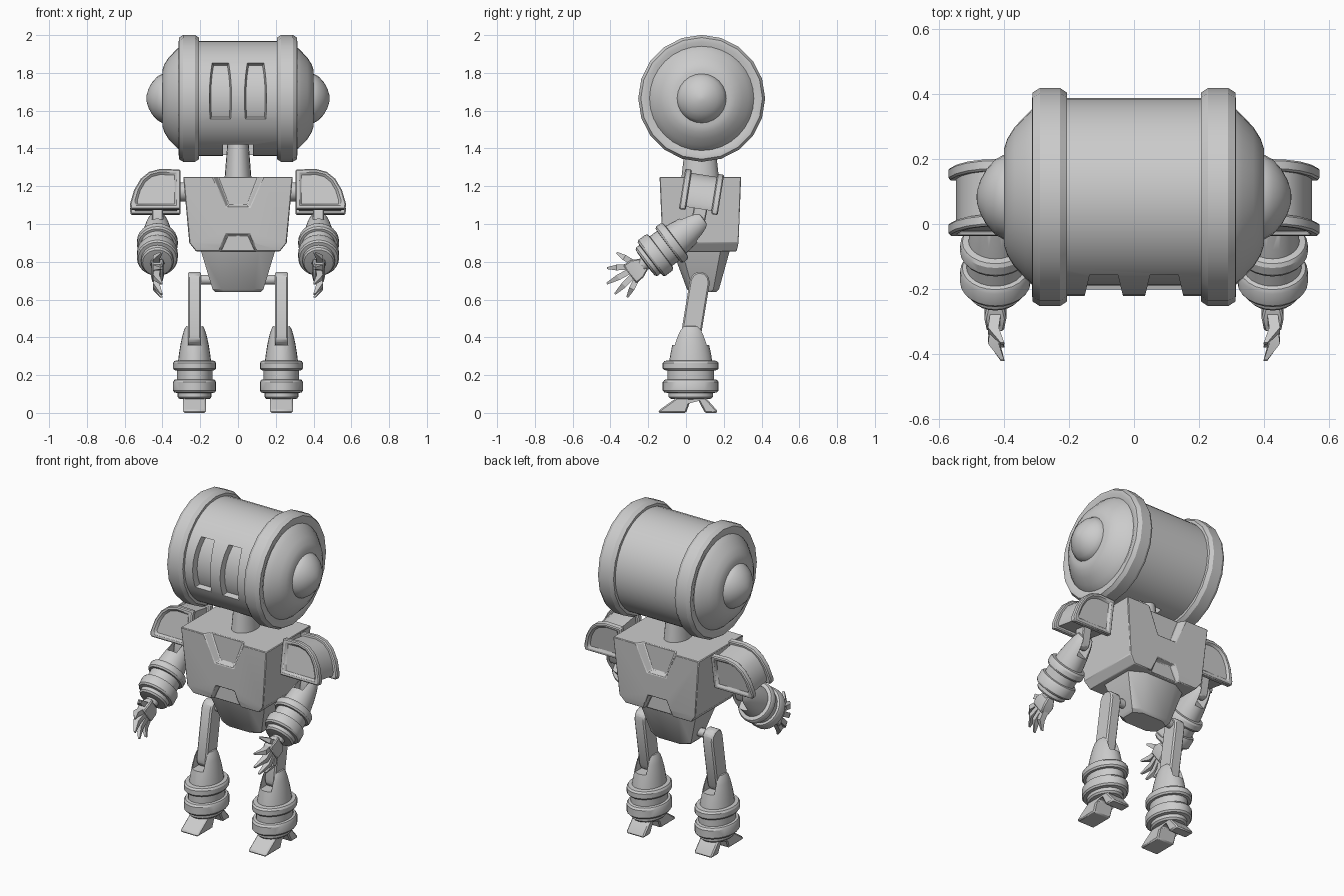
import bpy, bmesh, math
from mathutils import Matrix, Vector

if "Cube" in bpy.data.objects:
    bpy.data.objects.remove(bpy.data.objects["Cube"])

T = Matrix.Translation
ID = Matrix.Identity(4)


def rx(deg):
    return Matrix.Rotation(math.radians(deg), 4, 'X')


def loft(name, rings, mat=ID, mirror=False, bevel=0):
    """Skin between equal-sized closed rings of points, capped at both ends."""
    bm = bmesh.new()
    vs = [[bm.verts.new(mat @ Vector(p)) for p in r] for r in rings]
    n = len(vs[0])
    for a, b in zip(vs, vs[1:]):
        for i in range(n):
            j = (i + 1) % n
            bm.faces.new((a[i], a[j], b[j], b[i]))
    bm.faces.new(vs[0])
    bm.faces.new(vs[-1])
    bmesh.ops.recalc_face_normals(bm, faces=bm.faces)
    me = bpy.data.meshes.new(name)
    bm.to_mesh(me)
    bm.free()
    ob = bpy.data.objects.new(name, me)
    bpy.context.collection.objects.link(ob)
    if bevel:
        m = ob.modifiers.new("bevel", 'BEVEL')
        m.width, m.segments, m.limit_method = bevel, 1, 'ANGLE'
    if mirror:
        ob.modifiers.new("mirror", 'MIRROR')
    return ob


def lathe(name, prof, n=28, mat=ID, ys=1.0, **kw):
    """Revolve (radius, z) points about z, optionally stretched in y."""
    ang = [2 * math.pi * i / n for i in range(n)]
    return loft(name, [[(r * math.cos(a), r * ys * math.sin(a), z) for a in ang]
                       for r, z in prof], mat, **kw)


def prism_y(name, pts, y0, y1, mat=ID, **kw):
    return loft(name, [[(x, y, z) for x, z in pts] for y in (y0, y1)], mat, **kw)


def prism_x(name, pts, x0, x1, mat=ID, **kw):
    return loft(name, [[(x, y, z) for y, z in pts] for x in (x0, x1)], mat, **kw)


def rect(hx, y0, y1, z, cx=0):
    return [(cx - hx, y0, z), (cx + hx, y0, z), (cx + hx, y1, z), (cx - hx, y1, z)]


def cut(ob, cutters):
    for c in cutters:
        m = ob.modifiers.new("cut", 'BOOLEAN')
        m.object, m.operation, m.solver = c, 'DIFFERENCE', 'EXACT'
        bpy.context.view_layer.objects.active = ob
        while ob.modifiers[0] != m:
            bpy.ops.object.modifier_move_up(modifier=m.name)
        bpy.ops.object.modifier_apply(modifier=m.name)


def drop(cutters):
    for c in cutters:
        bpy.data.objects.remove(c)


def capsule(p, q, r):
    """Rounded bar outline in y,z from p to q."""
    a0 = math.atan2(q[1] - p[1], q[0] - p[0])
    out = []
    for c, s in ((q, -90), (p, 90)):
        for k in range(6):
            a = a0 + math.radians(s + 36 * k)
            out.append((c[0] + r * math.cos(a), c[1] + r * math.sin(a)))
    return out


# Head drum with two eye slots and a neck notch
HEAD = T((0, 0.083, 1.665)) @ Matrix.Rotation(math.pi / 2, 4, 'Y')
drum = lathe("head_drum", [(0.305, -0.25), (0.305, 0.25)], 40, HEAD)
core = lathe("eye_backing", [(0.272, -0.19), (0.272, 0.19)], 40, HEAD)
eyes = []
for cx in (-0.093, 0.093):
    eyes.append(loft("cutter", [
        [(cx + sx * hx, y, z) for sx, z in ((-1, z0), (1, z0), (1, z1), (-1, z1))]
        for hx, y, z0, z1 in ((0.068, -0.26, 1.54, 1.89), (0.03, -0.10, 1.585, 1.83))]))
notch = loft("cutter", [rect(0.08, -0.2, 0.14, 1.3), rect(0.08, -0.2, 0.14, 1.42)])
cut(drum, eyes + [notch])
cut(core, [notch])
drop(eyes + [notch])

# Head rims, domes and pointed ear caps
lathe("head_rim", [(0.29, 0.205), (0.322, 0.207), (0.336, 0.228), (0.336, 0.29),
                   (0.322, 0.312), (0.30, 0.314), (0.28, 0.305)], 20, HEAD, mirror=True)
lathe("head_dome", [(0.285, 0.29), (0.272, 0.312), (0.25, 0.335), (0.215, 0.368),
                    (0.18, 0.39), (0.15, 0.40), (0.10, 0.40)], 32, HEAD, mirror=True)
lathe("ear_cap", [(0.132, 0.385), (0.13, 0.402), (0.115, 0.428), (0.085, 0.455),
                  (0.05, 0.474), (0.02, 0.483), (0.004, 0.485)], 24, HEAD, mirror=True)

# Neck
lathe("neck", [(0.072, 1.23), (0.056, 1.43)], 20, T((0, 0.075, 0)), ys=1.4)

# Chest with tapered notches front and back
chest = loft("chest", [rect(0.29, -0.14, 0.292, 1.25), rect(0.258, -0.125, 0.278, 0.90),
                       rect(0.222, -0.115, 0.268, 0.855)], bevel=0.006)
cutters = []
for y_out, y_in in ((-0.16, -0.10), (0.312, 0.252)):
    for big, small in (
            ([(-0.155, 1.27), (0.155, 1.27), (0.075, 1.08), (-0.075, 1.08)],
             [(-0.115, 1.27), (0.115, 1.27), (0.05, 1.10), (-0.05, 1.10)]),
            ([(-0.12, 0.84), (0.12, 0.84), (0.072, 0.96), (-0.072, 0.96)],
             [(-0.10, 0.84), (0.10, 0.84), (0.055, 0.94), (-0.055, 0.94)])):
        cutters.append(loft("cutter", [[(x, y_out, z) for x, z in big],
                                       [(x, y_in, z) for x, z in small]]))
cut(chest, cutters)
drop(cutters)


# Abdomen: chamfered taper
def octo(hx, y0, y1, z, cx, cy):
    return [(-hx + cx, y0, z), (hx - cx, y0, z), (hx, y0 + cy, z), (hx, y1 - cy, z),
            (hx - cx, y1, z), (-hx + cx, y1, z), (-hx, y1 - cy, z), (-hx, y0 + cy, z)]


loft("abdomen", [octo(0.20, -0.075, 0.235, 0.87, 0.09, 0.05),
                 octo(0.135, 0.005, 0.175, 0.655, 0.05, 0.03),
                 octo(0.12, 0.02, 0.16, 0.64, 0.05, 0.03)])

# Hip and shoulder pegs
AX = Matrix.Rotation(math.pi / 2, 4, 'Y')
lathe("hip_peg", [(0.026, 0.09), (0.026, 0.21)], 12, T((0, 0.08, 0.705)) @ AX, mirror=True)
lathe("shoulder_peg", [(0.05, 0.25), (0.05, 0.33)], 16, T((0, 0.08, 1.17)) @ AX, mirror=True)

# Shoulder pads: two flanges with recessed panels around a narrower middle
PAD = T((0, 0.082, 1.17)) @ rx(-9)
pad = [(0.305, -0.108), (0.305, 0.104), (0.41, 0.108), (0.47, 0.092), (0.515, 0.055),
       (0.55, -0.005), (0.572, -0.08), (0.568, -0.108)]


def inset(k):
    return [(0.425 + (x - 0.425) * k, z * k) for x, z in pad]


for nm, s in (("front", -1), ("back", 1)):
    fl = prism_y("shoulder_flange_" + nm, pad, s * 0.068, s * 0.104, PAD,
                 mirror=True, bevel=0.006)
    c = prism_y("cutter", inset(0.78), s * 0.092, s * 0.15, PAD)
    cut(fl, [c])
    drop([c])
prism_y("shoulder_middle", inset(0.84), -0.08, 0.08, PAD, mirror=True)

# Limb bars
prism_x("thigh", capsule((0.073, 0.695), (0.025, 0.405), 0.053), 0.196, 0.266,
        mirror=True, bevel=0.008)
prism_x("upper_arm", capsule((0.085, 1.12), (0.06, 0.995), 0.036), 0.398, 0.456,
        mirror=True, bevel=0.005)

# Ringed bell-shaped shins and forearms, forked at the top
shell = [(0.06, 0.072), (0.082, 0.075), (0.09, 0.085), (0.09, 0.105), (0.107, 0.108),
         (0.114, 0.118), (0.114, 0.163), (0.107, 0.175), (0.094, 0.178), (0.094, 0.225),
         (0.107, 0.226), (0.114, 0.236), (0.114, 0.264), (0.107, 0.275), (0.087, 0.278),
         (0.083, 0.31), (0.075, 0.36), (0.064, 0.41), (0.055, 0.44), (0.045, 0.458),
         (0.02, 0.465)]
LEG = T((0.23, 0.025, 0))
ARM = T((0.427, -0.075, 0.90)) @ rx(-53) @ T((0, 0, -0.25))
for name, mat, ys, k, slot in (("shin", LEG, 1.3, 1.0, 0.037),
                               ("forearm", ARM, 1.1, 0.95, 0.031)):
    ob = lathe(name, [(r * k, z) for r, z in shell], 24, mat, ys, mirror=True)
    c = loft("cutter", [rect(slot, -0.2, 0.2, 0.36), rect(slot, -0.2, 0.2, 0.6)], mat)
    cut(ob, [c])
    drop([c])

# Feet: a front and a rear toe joined by an arch
prism_x("foot", [(-0.172, 0), (-0.168, 0.014), (-0.075, 0.08), (0.08, 0.08), (0.138, 0.014),
                 (0.142, 0), (0.075, 0), (0.04, 0.068), (0.0, 0.068), (-0.025, 0)],
        -0.06, 0.06, LEG, mirror=True, bevel=0.01)

# Hands: wrist, palm, four fingers and a thumb
lathe("wrist", [(0.04, 0.09), (0.035, 0.05)], 12, ARM, mirror=True)
loft("palm", [rect(0.022, -0.035, 0.035, 0.065), rect(0.034, -0.058, 0.055, 0.02),
              rect(0.026, -0.06, 0.058, -0.028)], ARM, mirror=True, bevel=0.006)
fingers = [((-0.045, 0.02), (-0.135, -0.015)), ((-0.044, -0.02), (-0.10, -0.105)),
           ((-0.015, -0.02), (-0.035, -0.155)), ((0.016, -0.02), (0.035, -0.155)),
           ((0.044, -0.02), (0.088, -0.112))]
for i, (a, b) in enumerate(fingers):
    a, b = Vector(a), Vector(b)
    d = (b - a).normalized()
    side = Vector((-d.y, d.x))
    rings = []
    for t, w, cx in ((0, 0.015, 0), (0.5, 0.015, 0.006), (1, 0.005, -0.022)):
        p = a.lerp(b, t)
        rings.append([(cx + sx * w * 1.1, *(p + side * w * sy))
                      for sx, sy in ((-1, -1), (1, -1), (1, 1), (-1, 1))])
    loft("thumb" if i == 0 else f"finger_{i}", rings, ARM, mirror=True)

# Smooth rounded surfaces, keep hard edges
bpy.ops.object.select_all(action='SELECT')
bpy.context.view_layer.objects.active = drum
bpy.ops.object.shade_smooth_by_angle(angle=math.radians(32))
